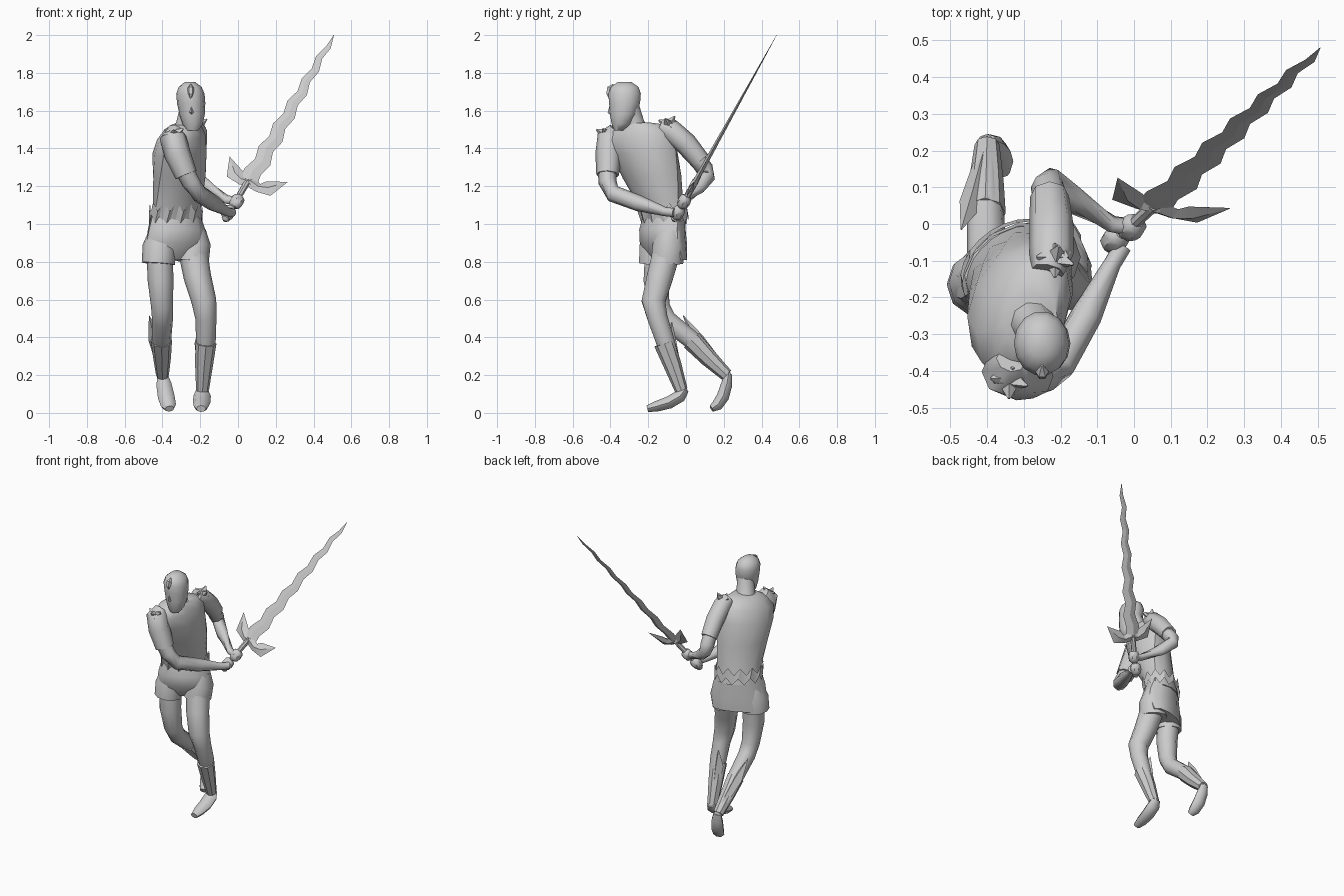
import bpy, bmesh, math
from mathutils import Vector as V


def finish(name, bm, angle=40):
    bmesh.ops.recalc_face_normals(bm, faces=bm.faces)
    me = bpy.data.meshes.new(name)
    bm.to_mesh(me)
    bm.free()
    ob = bpy.data.objects.new(name, me)
    bpy.context.collection.objects.link(ob)
    bpy.ops.object.select_all(action='DESELECT')
    ob.select_set(True)
    bpy.context.view_layer.objects.active = ob
    bpy.ops.object.shade_smooth_by_angle(angle=math.radians(angle))
    return ob


def loft(name, sections, sides=10, angle=40, cap=True, zig=0):
    """Skin a list of (centre, u half-axis, v half-axis) rings; zig makes the rims jagged."""
    bm = bmesh.new()
    rings = []
    for c, u, v in sections:
        ring = []
        for i in range(sides):
            a = 2 * math.pi * i / sides
            p = c + u * math.cos(a) + v * math.sin(a)
            p.z += zig * (-1) ** i
            ring.append(bm.verts.new(p))
        rings.append(ring)
    for a, b in zip(rings, rings[1:]):
        for i in range(sides):
            j = (i + 1) % sides
            bm.faces.new((a[i], a[j], b[j], b[i]))
    if cap:
        bm.faces.new(rings[0])
        bm.faces.new(rings[-1])
    return finish(name, bm, angle)


def tube(name, pts, sides=8, angle=50, wide=1.0):
    """Limb through (x, y, z, radius) points."""
    secs = []
    for i, p in enumerate(pts):
        a, b = pts[max(i - 1, 0)], pts[min(i + 1, len(pts) - 1)]
        t = (V(b[:3]) - V(a[:3])).normalized()
        ref = V((1, 0, 0)) if abs(t.x) < 0.8 else V((0, 0, 1))
        u = (ref - t * ref.dot(t)).normalized()
        secs.append((V(p[:3]), u * p[3] * wide, t.cross(u) * p[3]))
    return loft(name, secs, sides, angle)


def body(name, rows, sides=12, **kw):
    """Trunk rows: z, x, y, half width, half depth, yaw degrees, side tilt."""
    secs = []
    for z, x, y, w, d, yaw, tilt in rows:
        a = math.radians(yaw)
        secs.append((V((x, y, z)), V((math.cos(a), math.sin(a), tilt)) * w,
                     V((math.sin(a), -math.cos(a), 0)) * d))
    return loft(name, secs, sides, **kw)


# Twisted torso, belt and pelvis
body("torso", [(1.00, -.33, -.11, .145, .10, 33, 0), (1.12, -.32, -.14, .147, .105, 42, 0),
               (1.25, -.31, -.18, .17, .125, 53, .05), (1.38, -.31, -.22, .185, .132, 63, .1),
               (1.46, -.30, -.245, .19, .115, 68, .13), (1.51, -.29, -.255, .14, .09, 68, .13),
               (1.53, -.28, -.265, .08, .07, 60, .1)])
body("jagged_belt", [(1.025, -.33, -.11, .154, .11, 33, 0), (1.09, -.325, -.125, .155, .115, 38, 0)],
     sides=24, angle=20, cap=False, zig=.023)
body("pelvis", [(1.05, -.33, -.115, .143, .098, 32, 0), (.97, -.325, -.125, .165, .11, 28, 0),
                (.90, -.325, -.12, .178, .11, 26, 0), (.81, -.345, -.095, .172, .075, 26, 0)])
tube("right_short_leg", [(-.40, -.15, .96, .07), (-.415, -.16, .88, .09), (-.422, -.165, .79, .088)], 10)
tube("left_short_leg", [(-.245, -.085, .96, .075), (-.235, -.09, .89, .09), (-.245, -.10, .80, .09)], 10)

# Neck and head
tube("neck", [(-.28, -.26, 1.46, .085), (-.27, -.275, 1.53, .058), (-.25, -.30, 1.62, .055)], 10)
body("head", [(1.495, -.24, -.355, .032, .025, 0, 0), (1.53, -.24, -.342, .054, .053, 0, 0),
              (1.58, -.243, -.332, .067, .073, 0, 0), (1.64, -.248, -.325, .075, .084, 0, 0),
              (1.69, -.252, -.325, .075, .088, 0, 0), (1.725, -.253, -.325, .061, .076, 0, 0),
              (1.752, -.255, -.325, .027, .037, 0, 0)], 14, angle=60)
tube("nose", [(-.247, -.395, 1.64, .006), (-.246, -.402, 1.59, .013), (-.245, -.39, 1.575, .006)], 4)
tube("forehead_gem", [(-.25, -.385, 1.74, .003), (-.25, -.402, 1.72, .018),
                      (-.25, -.408, 1.69, .016), (-.25, -.405, 1.66, .003)], 6, 15)

# Arms
tube("right_sleeve", [(-.335, -.37, 1.50, .04), (-.345, -.40, 1.46, .07), (-.32, -.41, 1.37, .07),
                      (-.275, -.415, 1.26, .06)])
tube("right_arm", [(-.30, -.42, 1.32, .05), (-.25, -.415, 1.22, .048), (-.205, -.385, 1.16, .046),
                   (-.13, -.25, 1.11, .043), (-.06, -.11, 1.065, .024), (-.03, -.06, 1.06, .024)])
tube("left_sleeve", [(-.235, -.13, 1.52, .045), (-.225, -.08, 1.495, .06), (-.225, 0, 1.425, .06),
                     (-.23, .075, 1.335, .053)])
tube("left_arm", [(-.225, .04, 1.37, .045), (-.235, .10, 1.29, .046), (-.23, .115, 1.25, .04),
                  (-.165, .065, 1.195, .038), (-.06, 0, 1.13, .023), (0, -.01, 1.12, .024)])

# Jagged shoulder spikes: fan of four-sided points
for side, (x, y, z) in {"right": (-.34, -.42, 1.47), "left": (-.215, -.09, 1.52)}.items():
    for i, (dx, dy, dz) in enumerate([(-.05, 0, .03), (.05, -.02, .035), (0, -.055, .03), (.01, .03, .05)]):
        tube(f"{side}_shoulder_spike_{i}", [(x - dx * .3, y - dy * .3, z - .01, .045),
                                            (x + dx, y + dy, z + dz, .004)], 4, 15)

# Legs: left planted ahead, right bent behind
tube("left_leg", [(-.24, -.10, .86, .077), (-.215, -.138, .72, .073), (-.18, -.172, .59, .066),
                  (-.17, -.15, .50, .056), (-.17, -.11, .38, .052), (-.185, -.04, .18, .03),
                  (-.19, -.015, .11, .026)], 10)
tube("right_leg", [(-.415, -.15, .86, .07), (-.41, -.16, .70, .068), (-.402, -.14, .56, .058),
                   (-.40, -.10, .49, .055), (-.405, .05, .37, .05), (-.40, .17, .25, .033),
                   (-.40, .22, .19, .026)], 10)
tube("left_greave", [(-.17, -.115, .37, .056), (-.18, -.07, .25, .047), (-.188, -.025, .12, .034)], 8, 30)
tube("right_greave", [(-.405, .03, .385, .056), (-.402, .12, .29, .047), (-.40, .215, .20, .034)], 8, 30)
tube("left_greave_spike", [(-.20, -.075, .48, .002), (-.195, -.085, .37, .035), (-.19, -.035, .17, .02)], 4, 15)
tube("right_greave_spike", [(-.47, -.015, .515, .002), (-.44, .06, .39, .035), (-.405, .2, .23, .02)], 4, 15)
tube("left_foot", [(-.19, -.005, .125, .022), (-.19, -.03, .09, .033), (-.192, -.09, .055, .033),
                   (-.195, -.155, .035, .028), (-.195, -.205, .022, .018)], 8, 50, 1.4)
tube("right_foot", [(-.40, .225, .205, .02), (-.392, .215, .15, .03), (-.38, .195, .085, .033),
                    (-.368, .165, .04, .03), (-.362, .135, .022, .018)], 8, 50, 1.35)

# Sword frame: long axis, edge direction, flat normal
base = V((-.07, -.065, 1.02))
tip = V((.507, .48, 2.0))
axis = (tip - base).normalized()
edge = V((.30, -.08, -.13))
edge = (edge - axis * edge.dot(axis)).normalized()
flat = axis.cross(edge)
length = (tip - base).length


def along(t, e=0):
    return base + axis * t + edge * e


# Wavy blade
N, start = 13, .25
secs = []
for i in range(N + 1):
    f, s = i / N, (-1) ** i if 0 < i < N else 0
    half = .05 * (1 - f) ** .35 * (1 - .4 * f) + .0008
    wave = .011 * s * (1 - .3 * f) + .008 * (1 - f)
    secs.append((along(start + (length - start) * f, wave), edge * half, flat * (.013 * (1 - f) + .0008)))
loft("wavy_blade", secs, 4, 20)

# Grip, pommel and swept guard wings
loft("grip", [(along(t), edge * r, flat * r) for t, r in [(-.005, .008), (.01, .024), (.03, .015), (.27, .018)]], 8)
for s, nm in ((-1, "left"), (1, "right")):
    loft(f"{nm}_guard_wing", [(along(.265 + t, s * e + .018), axis * h + edge * s * k, flat * th)
         for t, e, h, k, th in [(0, 0, .03, 0, .018), (-.01, .05, .026, 0, .016),
                                (.01, .10, .034, -.03, .012), (.09, .172, .001, 0, .001)]], 4, 20)

# Hands wrapped around the grip
for nm, t, off in (("right", .05, -.004), ("left", .13, .004)):
    loft(f"{nm}_hand", [(along(t + k, off), edge * r, flat * r * .9) for k, r in
         [(-.038, .018), (-.025, .034), (.0, .038), (.025, .034), (.038, .018)]], 8)
